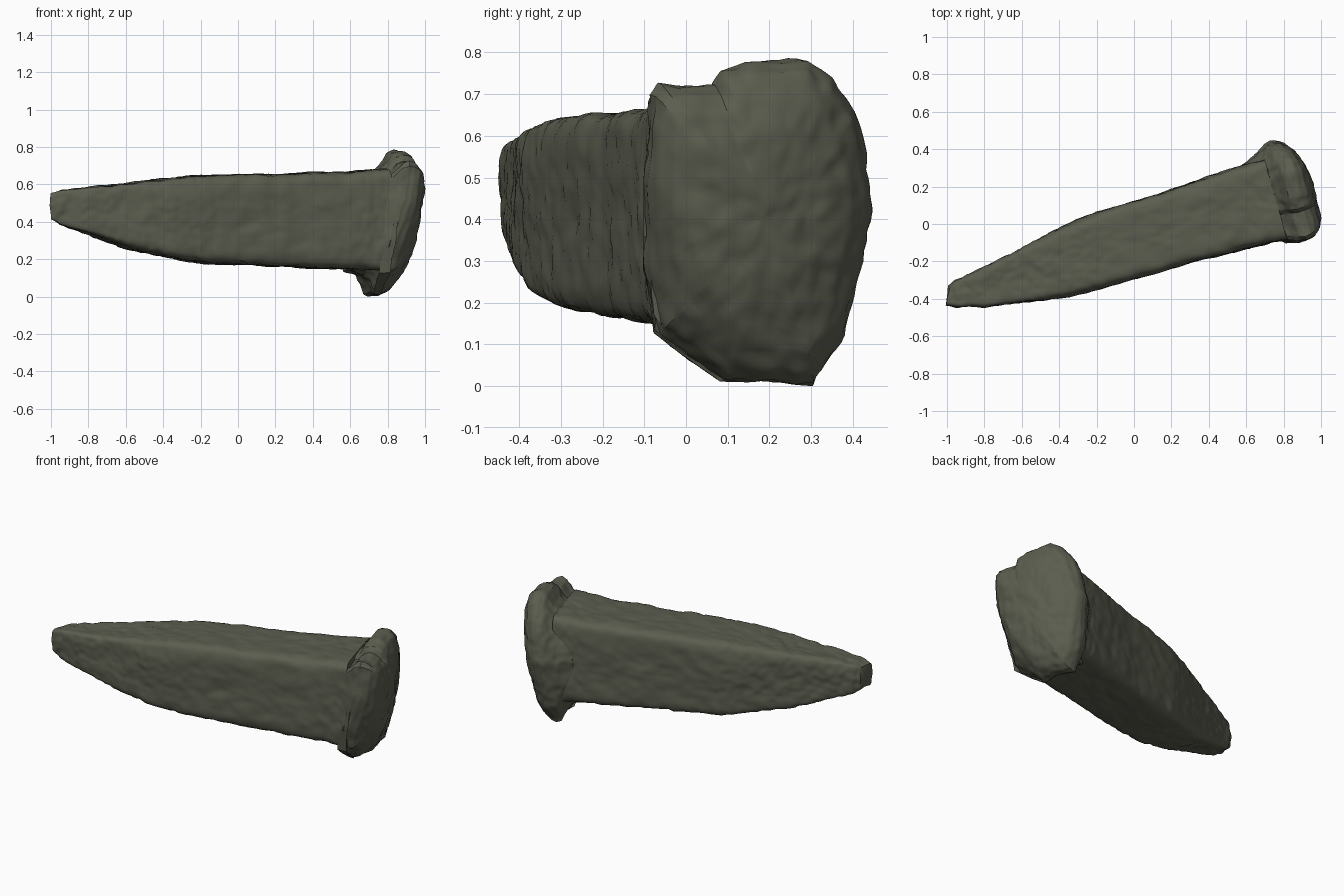
import bpy, bmesh, math
from mathutils import Vector, noise

if "Cube" in bpy.data.objects:
    bpy.data.objects.remove(bpy.data.objects["Cube"])

iron = bpy.data.materials.new("dark olive iron")
iron.diffuse_color = (0.105, 0.11, 0.078, 1)
iron.use_nodes = True
iron.node_tree.nodes["Principled BSDF"].inputs["Base Color"].default_value = iron.diffuse_color


def lerp_rows(keys, n):
    """Evenly resample a table of rows to n rows."""
    out = []
    for i in range(n):
        t = i / (n - 1) * (len(keys) - 1)
        k = min(int(t), len(keys) - 2)
        f = t - k
        out.append([a + (b - a) * f for a, b in zip(keys[k], keys[k + 1])])
    return out


def loft(name, rings, rough):
    """Skin closed rings, cap both ends, and roughen the surface like forged iron."""
    bm = bmesh.new()
    vr = [[bm.verts.new(p) for p in r] for r in rings]
    n = len(vr[0])
    for a, b in zip(vr, vr[1:]):
        for i in range(n):
            bm.faces.new((a[i], a[(i + 1) % n], b[(i + 1) % n], b[i]))
    for r in (vr[0], vr[-1]):
        c = bm.verts.new(sum((v.co for v in r), Vector()) / n)
        for i in range(n):
            bm.faces.new((r[i], r[(i + 1) % n], c))
    bmesh.ops.recalc_face_normals(bm, faces=bm.faces)
    bm.normal_update()
    moves = []
    for v in bm.verts:
        d = sum(amp * noise.noise(v.co * freq) for freq, amp in ((5, 1), (13, .7), (28, .6)))
        moves.append(v.normal * d * rough)
    for v, m in zip(bm.verts, moves):
        v.co += m
        v.co.z = max(v.co.z, 0)
    me = bpy.data.meshes.new(name)
    bm.to_mesh(me)
    bm.free()
    me.materials.append(iron)
    ob = bpy.data.objects.new(name, me)
    bpy.context.collection.objects.link(ob)
    bpy.context.view_layer.objects.active = ob
    ob.select_set(True)
    bpy.ops.object.shade_smooth_by_angle(angle=math.radians(35))
    ob.select_set(False)


# Tapered square shank: front edge x,y / back edge x,y / bottom z / top z
shank = [
    (-1.0, -.43, -.985, -.335, .415, .55),
    (-.94, -.44, -.955, -.305, .38, .565),
    (-.8, -.442, -.87, -.265, .345, .58),
    (-.55, -.415, -.65, -.155, .265, .605),
    (-.35, -.385, -.45, -.05, .215, .63),
    (-.1, -.32, -.25, .045, .18, .65),
    (.3, -.208, .16, .17, .16, .655),
    (.65, -.118, .52, .295, .147, .67),
    (.82, -.085, .70, .35, .135, .685),
]


def rounded(a, power=9):
    """Point on a rounded square of half-width 1."""
    c, s = math.cos(a), math.sin(a)
    r = (abs(c) ** power + abs(s) ** power) ** (-1 / power)
    return c * r, s * r


rings = []
for xl, yl, xu, yu, zb, zt in lerp_rows(shank, 140):
    ring = []
    for i in range(112):
        u, w = rounded(math.tau * i / 112)
        f = (u + 1) / 2
        ring.append((xl + (xu - xl) * f, yl + (yu - yl) * f, zb + (zt - zb) * (w + 1) / 2))
    rings.append(ring)
tip = Vector((-.992, -.383, .482))
first = [tip + (Vector(p) - tip) * 0.5 for p in rings[0]]
loft("tapered_shank", [first] + rings, .008)

# Mushroomed, domed striking head: outline in y,z on a tilted plane
outline = [(-.085, .70), (-.06, .725), (.07, .72), (.09, .755), (.15, .775), (.29, .778), (.35, .74),
           (.41, .66), (.435, .56), (.45, .42), (.415, .25), (.38, .12), (.31, 0), (.2, .012),
           (.09, .008), (0, .07), (-.07, .125), (-.095, .3), (-.095, .5)]
rim = []
for a, b in zip(outline, outline[1:] + outline[:1]):
    for k in range(7):
        rim.append((a[0] + (b[0] - a[0]) * k / 7, a[1] + (b[1] - a[1]) * k / 7))

# scale in y, scale in z, shift along the axis
profile = [(.74, .66, -.19), (.84, .72, -.12), (.90, .82, -.085), (.97, .97, -.05), (1, 1, -.02),
           (.985, .99, .012), (.92, .93, .048), (.78, .78, .084), (.55, .55, .110),
           (.3, .3, .122), (.06, .06, .125)]
rings = []
for sy, sz, d in lerp_rows(profile, 51):
    ring = []
    for y, z in rim:
        yy, zz = .17 + (y - .17) * sy, .40 + (z - .40) * sz
        x = .806 - .28 * yy + .155 * zz + d
        if d > -.03:
            # broken front lower corner, cut back along a slanted ridge
            x -= .4 * max(0, (.07 - yy) * .87 + (.23 - zz) * .48)
        ring.append((x, yy + d * (.31 if d < 0 else .12), zz))
    rings.append(ring)
loft("mushroomed_head", rings, .01)
